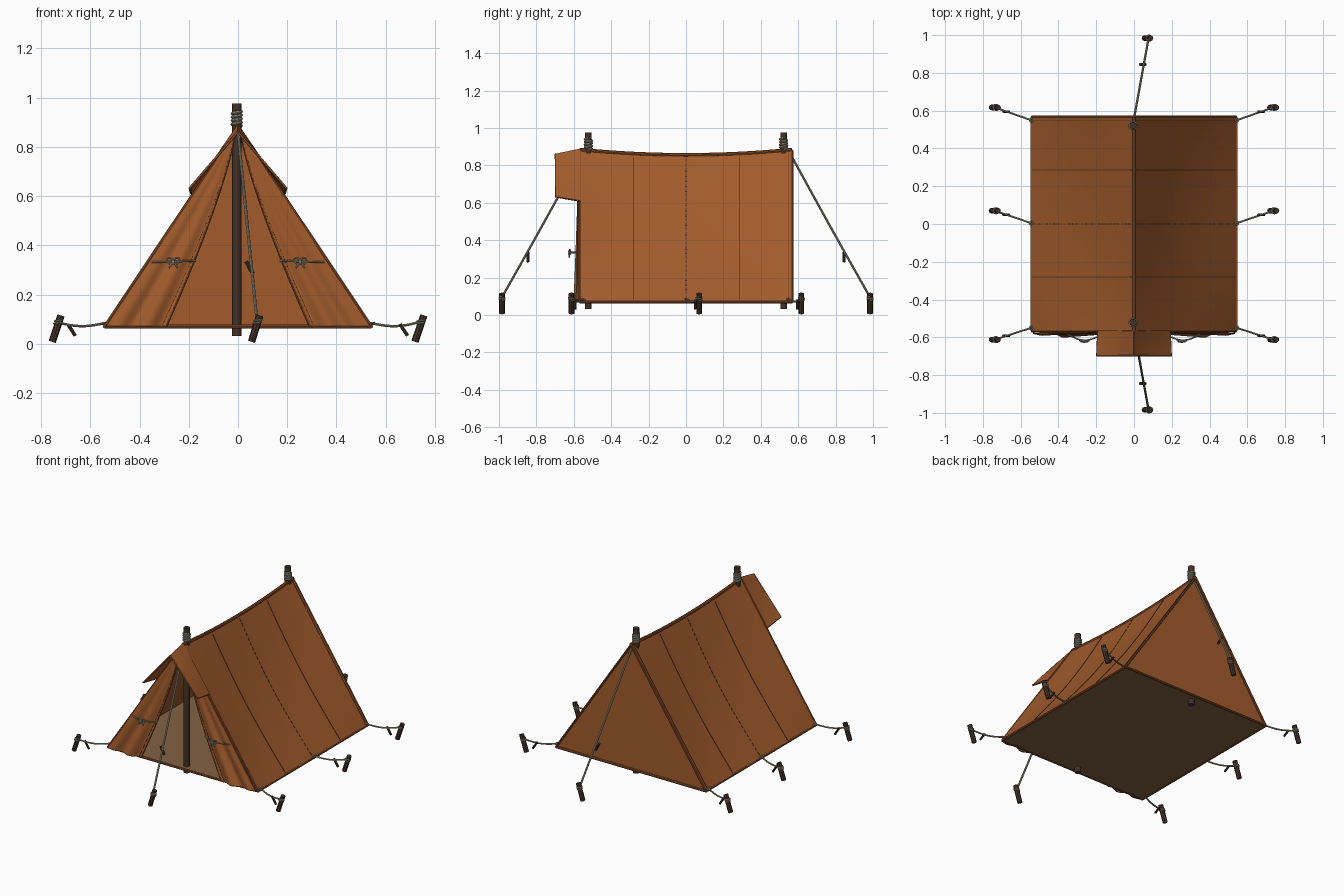
import bpy, bmesh
from math import sin, cos, pi
from mathutils import Vector

cube = bpy.data.objects.get("Cube")
if cube:
    bpy.data.objects.remove(cube, do_unlink=True)

made = []


def material(name, colour):
    m = bpy.data.materials.new(name)
    m.use_nodes = True
    m.diffuse_color = (*colour, 1)
    bsdf = next(n for n in m.node_tree.nodes if n.type == 'BSDF_PRINCIPLED')
    bsdf.inputs["Base Color"].default_value = (*colour, 1)
    bsdf.inputs["Roughness"].default_value = 0.9
    return m


CANVAS = material("rust canvas", (0.36, 0.105, 0.025))
HEM = material("hem canvas", (0.27, 0.08, 0.021))
SEAM = material("dark seam", (0.13, 0.042, 0.014))
FLOOR = material("tan groundsheet", (0.225, 0.12, 0.055))
WOOD = material("dark wood", (0.058, 0.031, 0.02))
ROPE = material("grey rope", (0.33, 0.31, 0.225))


def add_object(name, mesh, mat):
    mesh.materials.clear()
    mesh.materials.append(mat)
    ob = bpy.data.objects.new(name, mesh)
    bpy.context.collection.objects.link(ob)
    made.append(ob)
    return ob


def tube(name, points, radius, mat, res=2, closed=False):
    """Round bar or rope through the points."""
    cu = bpy.data.curves.new(name, 'CURVE')
    cu.dimensions = '3D'
    cu.bevel_depth = radius
    cu.bevel_resolution = res
    cu.use_fill_caps = True
    sp = cu.splines.new('POLY')
    sp.points.add(len(points) - 1)
    for p, co in zip(sp.points, points):
        p.co = (*co, 1)
    sp.use_cyclic_u = closed
    temp = bpy.data.objects.new(name + "_path", cu)
    mesh = bpy.data.meshes.new_from_object(temp)
    bpy.data.objects.remove(temp)
    return add_object(name, mesh, mat)


def sheet(name, f, nu, nv, mat, thick=0.006, gap=0):
    """Cloth surface f(u, v); gap leaves every n-th row open."""
    bm = bmesh.new()
    rows = [[bm.verts.new(f(i / nu, j / nv)) for i in range(nu + 1)] for j in range(nv + 1)]
    for j in range(nv):
        if gap and j % gap == gap - 1:
            continue
        for i in range(nu):
            bm.faces.new((rows[j][i], rows[j][i + 1], rows[j + 1][i + 1], rows[j + 1][i]))
    mesh = bpy.data.meshes.new(name)
    bm.to_mesh(mesh)
    bm.free()
    ob = add_object(name, mesh, mat)
    mod = ob.modifiers.new("thickness", 'SOLIDIFY')
    mod.thickness = thick
    mod.offset = 0
    return ob


def coil(name, base, top, radius, turns, thick):
    """Rope wound around a pole or peg."""
    a, b = Vector(base), Vector(top)
    n = turns * 12
    tube(name, [a.lerp(b, i / n) + Vector((radius * cos(i * pi / 6), radius * sin(i * pi / 6), 0))
                for i in range(n + 1)], thick, ROPE)


def sagging(a, b, drop, n=10):
    a, b = Vector(a), Vector(b)
    return [a.lerp(b, i / n) - Vector((0, 0, drop * sin(pi * i / n))) for i in range(n + 1)]


END, HALF, BASE = 0.567, 0.541, 0.07


def roof(side, y, v, lift=0):
    """Point on a roof slope: v runs from ridge to ground."""
    k = max(0, 1 - (y / END) ** 2)
    ridge = 0.88 - 0.028 * k
    d = 0.03 * k * sin(pi * v) - lift
    return (side * (HALF * v - d * 0.83), y, ridge + (BASE - ridge) * v - d * 0.56)


def flap(side, s, t):
    """Point on a door flap: s from inner to outer edge, t downwards."""
    inner = 0.015 + 0.275 * t ** 1.25
    outer = 0.02 + 0.515 * t
    ripple = 0.012 * sin(s * 4 * pi + 0.5) * t ** 1.5
    y = -0.572 - 0.018 * t * (1 - s * 0.6) + ripple * (1 - s ** 4)
    return (side * (inner + (outer - inner) * s), y, 0.845 - 0.772 * t)


def hood(side, u, v):
    """Point on the little porch hood: u from tent to front edge."""
    return (side * (0.19 + 0.006 * u) * v, -0.565 - 0.132 * u,
            0.888 - 0.028 * u + v * (-0.278 + 0.05 * u))


steps = [i / 20 for i in range(21)]

# Groundsheet and back wall
sheet("groundsheet", lambda u, v: (HALF * (2 * u - 1), END * (2 * v - 1), BASE), 2, 2, FLOOR, 0.008)
sheet("back_wall", lambda u, v: (HALF * (2 * u - 1) * (0.01 + 0.98 * v), 0.558,
                                 0.872 + (BASE - 0.872) * v), 4, 8, CANVAS)

for side, tag in ((1, "left"), (-1, "right")):
    # Roof slope with its hems
    sheet(tag + "_roof", lambda u, v: roof(side, END * (2 * u - 1), v), 28, 16, CANVAS, 0.008)
    for y, end in ((-END, "front"), (END, "back")):
        tube(f"{tag}_{end}_roof_hem", [roof(side, y, v) for v in steps], 0.007, HEM)
    sheet(tag + "_back_hem_stitch",
          lambda u, v: roof(side, END - 0.02 + 0.004 * u, v, 0.005), 1, 20, SEAM, 0.002)
    tube(tag + "_ground_hem", [roof(side, y, 1) for y in (-END, END)], 0.008, HEM)

    # Panel seams, the middle one stitched
    for y, gap, label in ((-0.28, 0, "front"), (0, 3, "middle"), (0.285, 0, "back")):
        sheet(f"{tag}_{label}_seam",
              lambda u, v: roof(side, y + 0.005 * (u - 0.5), 0.02 + 0.97 * v, 0.005),
              1, 90 if gap else 24, SEAM, 0.002, gap)

    # Door flap with hemmed inner edge
    sheet(tag + "_door_flap", lambda u, v: flap(side, u, v), 28, 20, CANVAS, 0.006)
    tube(tag + "_flap_hem", [flap(side, 0, t) for t in steps], 0.004, HEM)
    tube(tag + "_flap_bottom_hem", [flap(side, s, 1) for s in steps], 0.004, HEM)
    sheet(tag + "_flap_stitch",
          lambda u, v: Vector(flap(side, 0.07 + 0.012 * u, v)) - Vector((0, 0.004, 0)),
          1, 20, SEAM, 0.002)

    # Tie with a bow holding the flap back
    bow = side * 0.258 - 0.005
    tube(tag + "_flap_tie", [(side * (0.17 + 0.18 * s), -0.585 - 0.03 * sin(pi * s),
                              0.337 - 0.006 * s) for s in steps], 0.004, ROPE)
    for lean in (1, -1):
        loop = [(bow + lean * 0.025 * (1 - cos(a)) / 2, -0.622 - 0.005 * cos(a),
                 0.332 + 0.013 * sin(a) + 0.004 * (1 - cos(a))) for a in [i * pi / 6 for i in range(12)]]
        tube(tag + "_bow_loop", loop, 0.004, ROPE, 2, True)
        tube(tag + "_bow_tail", [(bow, -0.622, 0.332),
                                 (bow + lean * 0.018, -0.624, 0.308)], 0.004, ROPE)
    tube(tag + "_bow_knot", [(bow - 0.007, -0.622, 0.332), (bow + 0.007, -0.622, 0.332)], 0.009, ROPE)

    # Porch hood
    sheet(tag + "_hood", lambda u, v: hood(side, u, v), 6, 8, CANVAS, 0.007)
    tube(tag + "_hood_hem", [hood(side, 0, 1), hood(side, 1, 1), hood(side, 1, 0)], 0.005, HEM)

    # Side ropes, pegs and toggles
    for y0, y1, label in ((-0.55, -0.612, "front"), (0.005, 0.07, "middle"), (0.55, 0.617, "back")):
        name = f"{tag}_{label}"
        px = side * 0.737
        tube(name + "_peg", [(px - 0.018, y1, 0.008), (px + 0.018, y1, 0.115)], 0.015, WOOD)
        coil(name + "_peg_wrap", (px + 0.003, y1, 0.078), (px + 0.009, y1, 0.096), 0.015, 2, 0.004)
        tube(name + "_rope", sagging((side * 0.545, y0, 0.083), (px, y1, 0.088), 0.014), 0.005, ROPE)
        coil(name + "_corner_loop", (side * 0.545, y0, 0.079), (side * 0.545, y0, 0.086), 0.009, 1, 0.004)
        tx, ty = side * 0.675, y0 + (y1 - y0) * 0.67
        tube(name + "_toggle", [(tx - 0.017, ty, 0.08), (tx + 0.014, ty, 0.032)], 0.007, WOOD)

# Ridge and cross hems
tube("ridge_hem", [Vector(roof(1, END * (2 * s - 1), 0)) + Vector((0, 0, 0.004)) for s in steps],
     0.01, HEM)
for y, label in ((-END, "front"), (END, "back")):
    tube(label + "_ground_hem", [(-HALF, y, BASE), (HALF, y, BASE)], 0.008, HEM)

# Poles, guy ropes and their pegs at both ends
for d, label in ((-1, "front"), (1, "back")):
    y = d * 0.522
    tube(label + "_pole", [(-0.005, y, 0.032), (-0.005, y, 0.976)], 0.019, WOOD, 3)
    coil(label + "_pole_wrap", (-0.005, y, 0.885), (-0.005, y, 0.943), 0.018, 4, 0.007)
    py = d * 0.984
    tube(label + "_guy_peg", [(0.055, py, 0.008), (0.088, py, 0.115)], 0.015, WOOD)
    coil(label + "_guy_peg_wrap", (0.077, py, 0.078), (0.082, py, 0.098), 0.015, 2, 0.004)
    tube(label + "_guy_rope", sagging((0.002, y, 0.9), (0.003, d * 0.575, 0.83), 0, 2)
         + sagging((0.003, d * 0.575, 0.83), (0.077, py, 0.095), 0.004)[1:], 0.006, ROPE)
    tube(label + "_guy_toggle", [(0.033, d * 0.845, 0.335), (0.06, d * 0.845, 0.285)], 0.008, WOOD)

# Bake the cloth thickness, then smooth with crisp edges
bpy.ops.object.select_all(action='DESELECT')
for ob in made:
    ob.select_set(True)
bpy.context.view_layer.objects.active = made[0]
bpy.ops.object.convert(target='MESH')
bpy.ops.object.shade_smooth_by_angle(angle=0.7)
